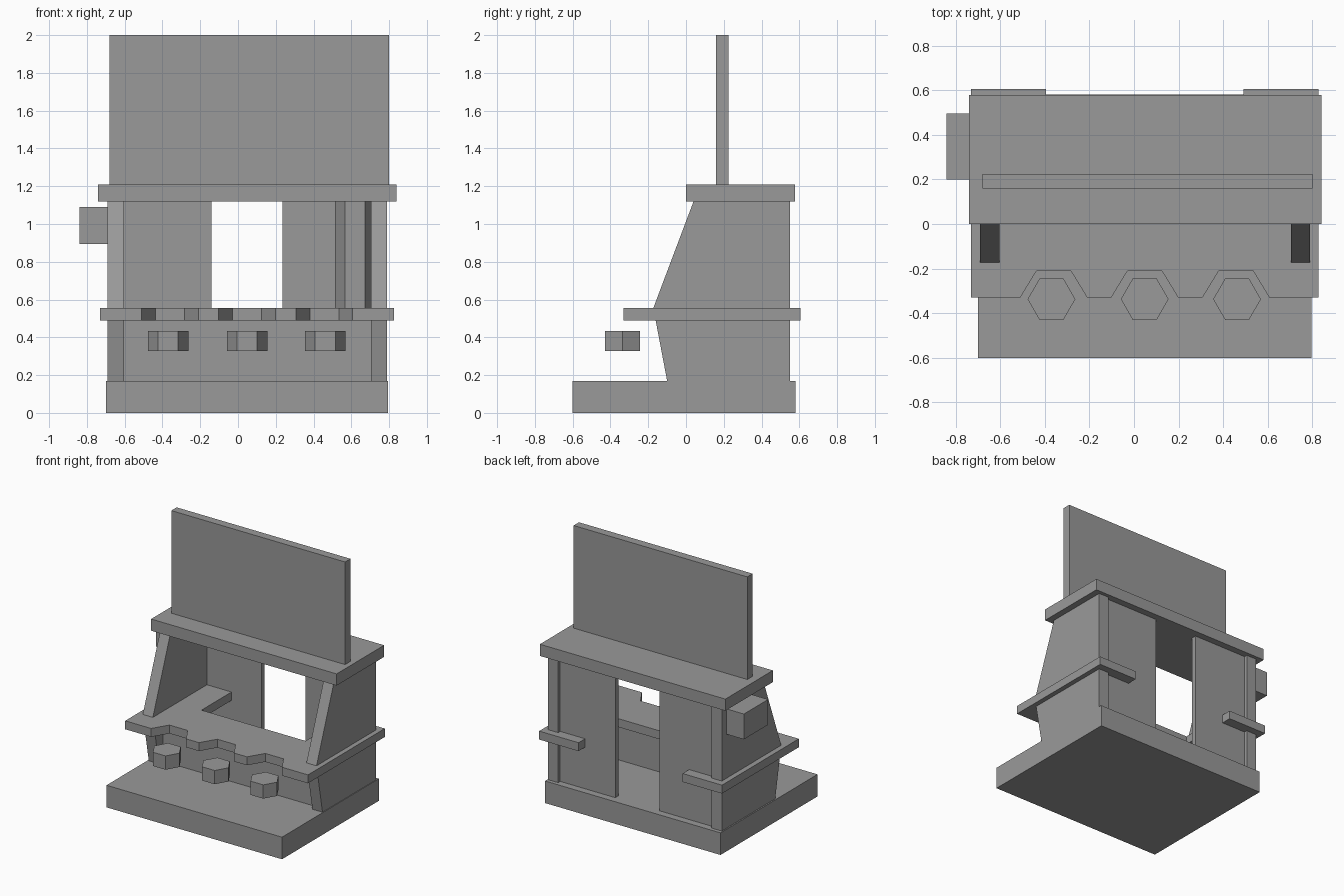
import bpy, bmesh, math
from mathutils import Vector

cube = bpy.data.objects.get("Cube")
if cube:
    bpy.data.objects.remove(cube, do_unlink=True)

# One plain grey for every part
grey = bpy.data.materials.new("plain grey")
grey.use_nodes = True
COLOUR = (0.32, 0.32, 0.32, 1)
grey.diffuse_color = COLOUR
grey.node_tree.nodes["Principled BSDF"].inputs["Base Color"].default_value = COLOUR


def prism(name, outline, offset):
    """Extrude a closed outline of 3D points along an offset vector."""
    bm = bmesh.new()
    face = bm.faces.new([bm.verts.new(p) for p in outline])
    ext = bmesh.ops.extrude_face_region(bm, geom=[face])
    moved = [g for g in ext["geom"] if isinstance(g, bmesh.types.BMVert)]
    bmesh.ops.translate(bm, verts=moved, vec=Vector(offset))
    bmesh.ops.recalc_face_normals(bm, faces=bm.faces)
    mesh = bpy.data.meshes.new(name)
    bm.to_mesh(mesh)
    bm.free()
    mesh.materials.append(grey)
    obj = bpy.data.objects.new(name, mesh)
    bpy.context.collection.objects.link(obj)
    return obj


def box(name, x, y, z):
    outline = [(x[0], y[0], z[0]), (x[1], y[0], z[0]),
               (x[1], y[1], z[0]), (x[0], y[1], z[0])]
    return prism(name, outline, (0, 0, z[1] - z[0]))


def hexagon(name, cx, cy, z0, z1, radius=0.107):
    turns = [math.radians(60 * i) for i in range(6)]
    outline = [(cx + radius * math.cos(a), cy + radius * math.sin(a), z0) for a in turns]
    return prism(name, outline, (0, 0, z1 - z0))


FLOOR, COUNTER_LOW, COUNTER_TOP, CEILING = 0.17, 0.49, 0.555, 1.12

# Base, roof and sign board
box("base", (-0.70, 0.795), (-0.60, 0.58), (0, FLOOR))
box("roof", (-0.74, 0.84), (0, 0.578), (CEILING, 1.21))
box("sign_board", (-0.68, 0.80), (0.16, 0.225), (1.21, 2.0))

# Side walls with a kinked front edge
profile = [(-0.10, FLOOR), (-0.173, COUNTER_TOP), (0.04, CEILING),
           (0.55, CEILING), (0.55, FLOOR)]
for name, x in (("right_wall", -0.69), ("left_wall", 0.704)):
    prism(name, [(x, y, z) for y, z in profile], (0.086, 0, 0))

# Back panels either side of the doorway, and the low front panel
box("back_panel_right", (-0.604, -0.14), (0.485, 0.525), (FLOOR, CEILING))
box("back_panel_left", (0.235, 0.704), (0.485, 0.525), (FLOOR, CEILING))
box("front_panel", (-0.604, 0.704), (-0.05, 0.0), (FLOOR, COUNTER_LOW))

# U-shaped counter with a notch in front of each stool
front, notch, back = -0.33, -0.21, 0.605
stools = (-0.37, 0.048, 0.462)
outline = [(-0.73, front)]
for cx in (-0.36, 0.048, 0.457):
    outline += [(cx - 0.15, front), (cx - 0.077, notch),
                (cx + 0.077, notch), (cx + 0.15, front)]
outline += [(0.827, front), (0.827, back), (0.492, back), (0.492, 0.12),
            (-0.395, 0.12), (-0.395, back), (-0.73, back)]
prism("counter", [(x, y, COUNTER_LOW) for x, y in outline],
      (0, 0, COUNTER_TOP - COUNTER_LOW))

# Hexagonal stool seats
for i, cx in enumerate(stools):
    hexagon(f"stool_seat_{i + 1}", cx, -0.337, 0.327, 0.433)

# Hexagonal column in the back corner and the box on the outer wall
hexagon("corner_column", 0.62, 0.37, COUNTER_TOP, CEILING)
box("wall_box", (-0.84, -0.69), (0.20, 0.495), (0.895, 1.09))
